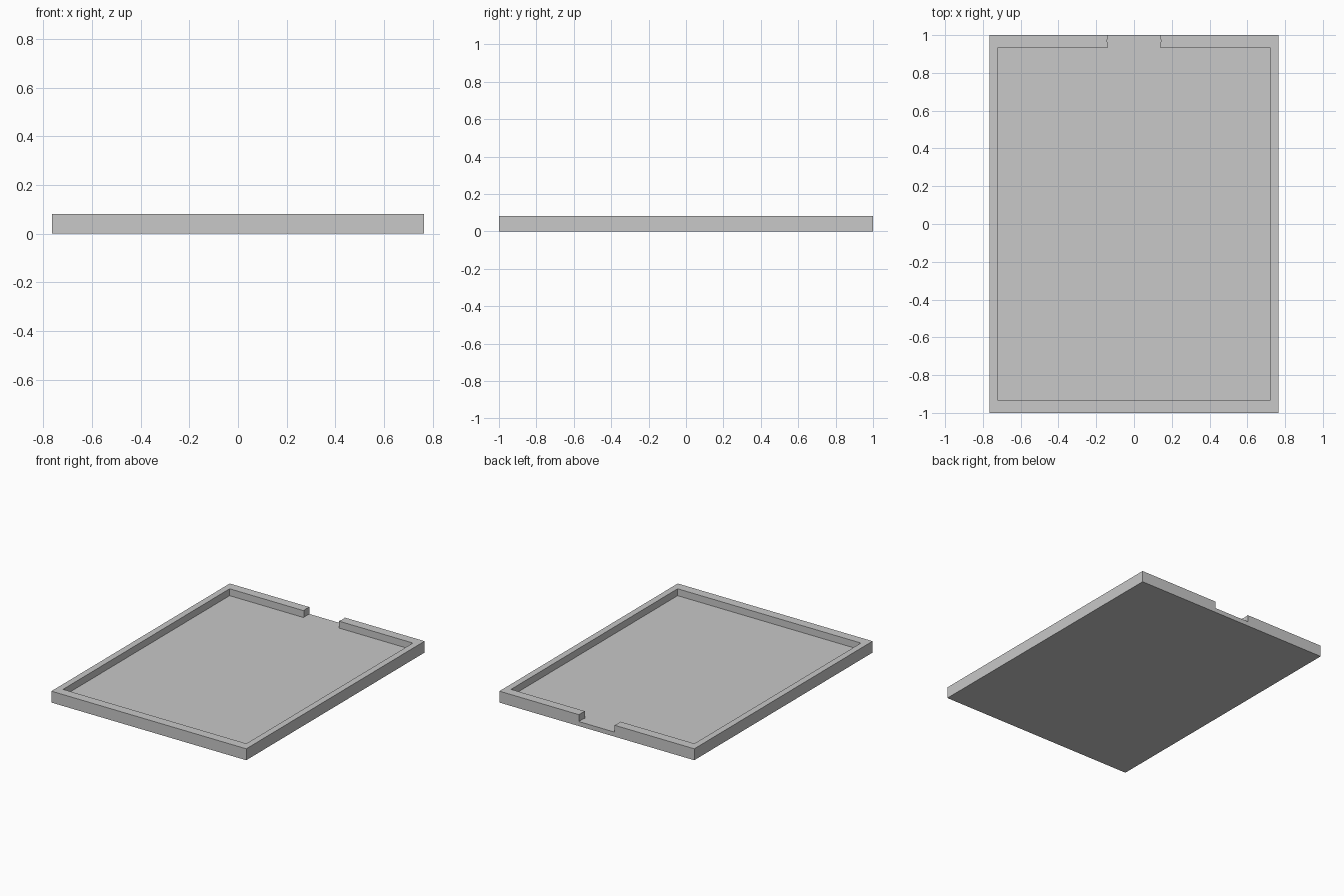
import bpy
import bmesh
from mathutils import Matrix

cube = bpy.data.objects.get("Cube")
if cube:
    bpy.data.objects.remove(cube, do_unlink=True)

WIDTH, LENGTH, HEIGHT = 1.53, 2.0, 0.081
INNER_WIDTH, INNER_LENGTH, FLOOR = 1.402, 1.868, 0.032
NOTCH_RADIUS, NOTCH_Y = 0.142, 0.97

grey = bpy.data.materials.new("plain grey")
grey.use_nodes = True
color = (0.58, 0.58, 0.58, 1)
grey.diffuse_color = color
grey.node_tree.nodes["Principled BSDF"].inputs["Base Color"].default_value = color


def finish(name, bm):
    mesh = bpy.data.meshes.new(name)
    bm.to_mesh(mesh)
    bm.free()
    mesh.materials.append(grey)
    obj = bpy.data.objects.new(name, mesh)
    bpy.context.collection.objects.link(obj)
    return obj


# Tray: a slab whose top is inset into a rim and recessed to the floor
bm = bmesh.new()
bmesh.ops.create_cube(bm, size=1)
bmesh.ops.scale(bm, vec=(WIDTH, LENGTH, HEIGHT), verts=bm.verts)
bmesh.ops.translate(bm, vec=(0, 0, HEIGHT / 2), verts=bm.verts)
top = max(bm.faces, key=lambda f: f.calc_center_median().z)
bmesh.ops.inset_region(bm, faces=[top], thickness=(WIDTH - INNER_WIDTH) / 2)
top_verts = list(top.verts)
for v in top_verts:
    v.co.y = INNER_LENGTH / 2 * (1 if v.co.y > 0 else -1)
walls = bmesh.ops.extrude_discrete_faces(bm, faces=[top])["faces"]
bmesh.ops.translate(bm, vec=(0, 0, FLOOR - HEIGHT), verts=walls[0].verts)
bmesh.ops.recalc_face_normals(bm, faces=bm.faces)
tray = finish("tray", bm)

# Round cutter for the finger notch in the back rim
bm = bmesh.new()
bmesh.ops.create_cone(
    bm, cap_ends=True, segments=64, radius1=NOTCH_RADIUS, radius2=NOTCH_RADIUS,
    depth=0.2, matrix=Matrix.Translation((0, NOTCH_Y, FLOOR + 0.1)))
cutter = finish("notch_cutter", bm)
cutter.hide_render = True
cutter.hide_viewport = True
cutter.display_type = 'WIRE'

notch = tray.modifiers.new("finger notch", 'BOOLEAN')
notch.operation = 'DIFFERENCE'
notch.solver = 'EXACT'
notch.object = cutter
